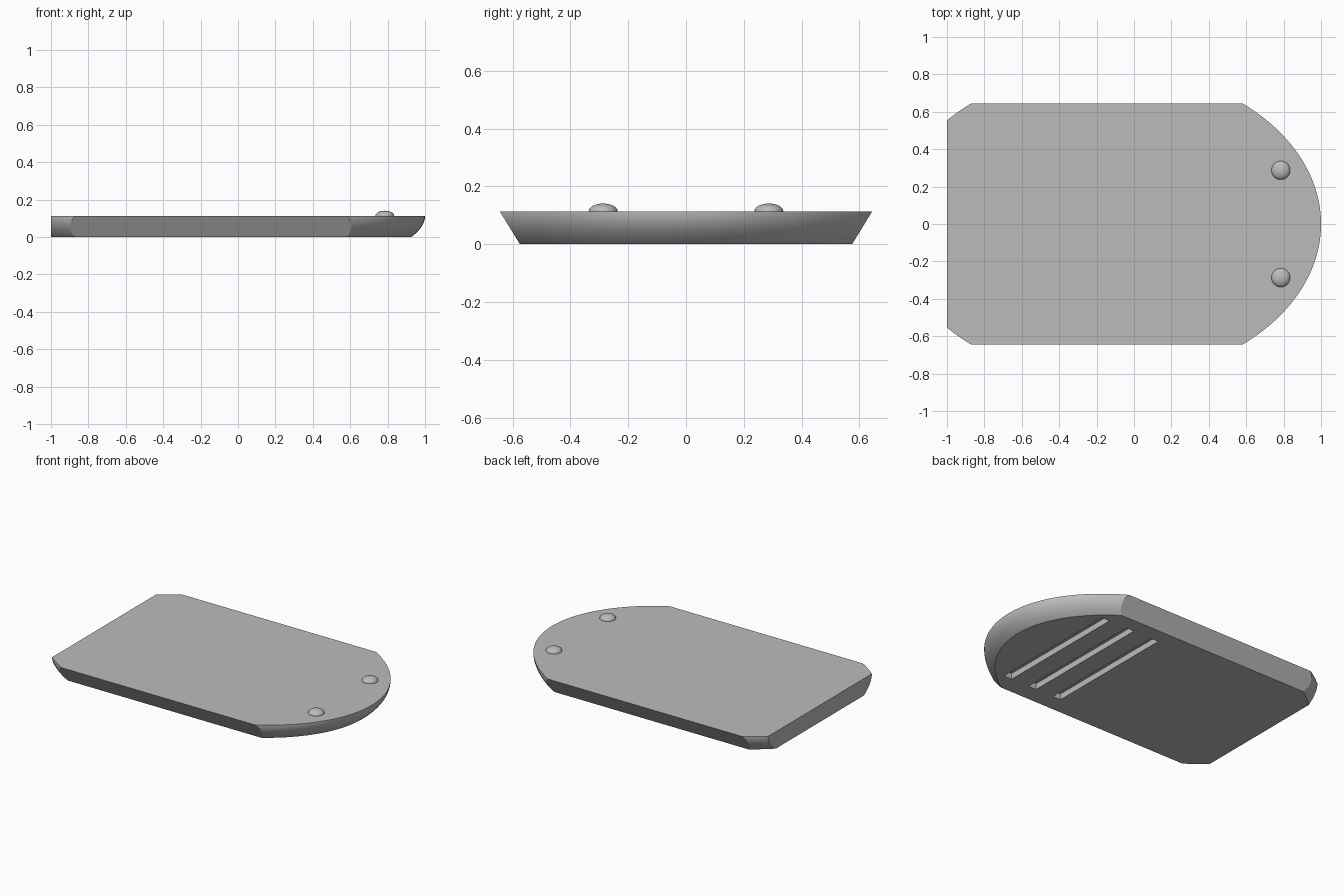
import bpy, bmesh, math
from mathutils import Matrix, Vector

cube = bpy.data.objects.get("Cube")
if cube:
    bpy.data.objects.remove(cube, do_unlink=True)

TOP = 0.114

grey = bpy.data.materials.new("light_grey")
grey.use_nodes = True
colour = (0.5, 0.5, 0.5, 1)
grey.diffuse_color = colour
grey.node_tree.nodes["Principled BSDF"].inputs["Base Color"].default_value = colour


def make_object(name, bm):
    mesh = bpy.data.meshes.new(name)
    bm.to_mesh(mesh)
    bm.free()
    mesh.materials.append(grey)
    obj = bpy.data.objects.new(name, mesh)
    bpy.context.collection.objects.link(obj)
    return obj


def activate(obj):
    bpy.ops.object.select_all(action="DESELECT")
    obj.select_set(True)
    bpy.context.view_layer.objects.active = obj


def smooth(obj, degrees):
    activate(obj)
    bpy.ops.object.shade_smooth_by_angle(angle=math.radians(degrees))


def slice_off(bm, point, normal):
    """Cut away everything on the normal's side and cap the opening."""
    bmesh.ops.bisect_plane(bm, geom=bm.verts[:] + bm.edges[:] + bm.faces[:],
                           dist=1e-5, plane_co=Vector(point),
                           plane_no=Vector(normal).normalized(), clear_outer=True)
    rim = [e for e in bm.edges if e.is_boundary]
    bmesh.ops.contextual_create(bm, geom=rim)


# Body: a flattened ellipsoid sliced flat on the top, bottom, sides and tail
bm = bmesh.new()
bmesh.ops.create_uvsphere(bm, u_segments=160, v_segments=128, radius=1,
                          matrix=Matrix.Translation((-0.145, 0, TOP))
                          @ Matrix.Diagonal((1.145, 0.833, 0.323, 1)))
slice_off(bm, (0, 0, TOP), (0, 0, 1))
slice_off(bm, (0, 0, 0), (0, 0, -1))
slice_off(bm, (-1, 0, 0), (-1, 0, 0))
for side in (-1, 1):
    slice_off(bm, (0, side * 0.645, TOP), (0, side * TOP, -0.07))
bmesh.ops.recalc_face_normals(bm, faces=bm.faces[:])
body = make_object("board_body", bm)

# Three grooves cut across the underside
bm = bmesh.new()
for x in (0.235, 0.43, 0.625):
    bmesh.ops.create_cube(bm, size=1, matrix=Matrix.Translation((x, 0.01, 0))
                          @ Matrix.Diagonal((0.06, 0.93, 0.08, 1)))
cutter = make_object("groove_cutter", bm)
cutter.hide_render = True
cut = body.modifiers.new("grooves", "BOOLEAN")
cut.operation = "DIFFERENCE"
cut.solver = "EXACT"
cut.object = cutter
activate(body)
bpy.ops.object.modifier_apply(modifier=cut.name)
bpy.data.objects.remove(cutter, do_unlink=True)
smooth(body, 15)

# Pair of low domed studs near the rounded end
for name, side in (("left_stud", 1), ("right_stud", -1)):
    bm = bmesh.new()
    bmesh.ops.create_uvsphere(bm, u_segments=32, v_segments=16, radius=1,
                              matrix=Matrix.Translation((0.785, side * 0.287, TOP))
                              @ Matrix.Diagonal((0.05, 0.05, 0.027, 1)))
    smooth(make_object(name, bm), 40)
